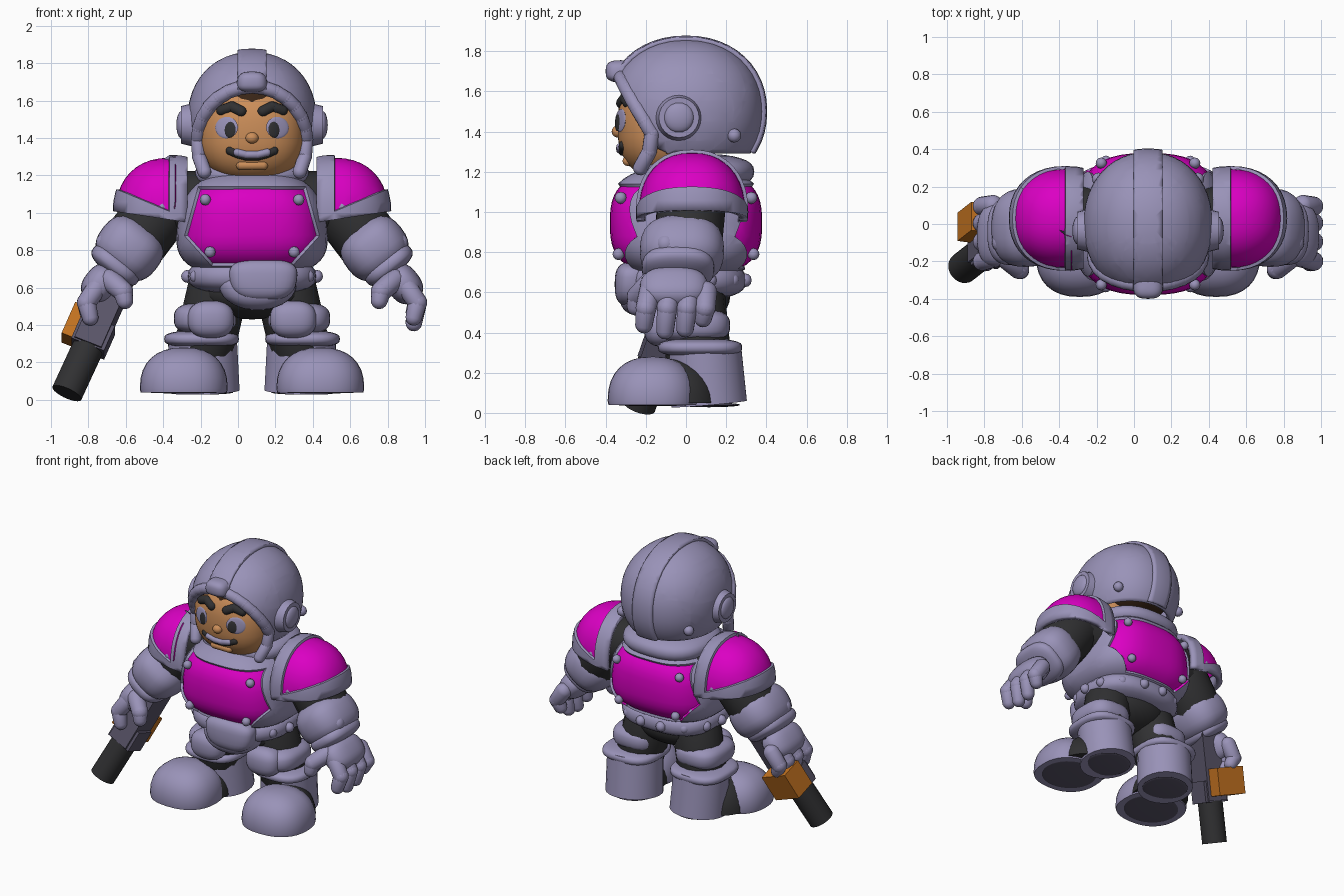
import bpy, bmesh, math
from mathutils import Vector, Matrix
from mathutils.bvhtree import BVHTree

if "Cube" in bpy.data.objects:
    bpy.data.objects.remove(bpy.data.objects["Cube"])


def material(name, rgb):
    m = bpy.data.materials.new(name)
    m.use_nodes = True
    m.diffuse_color = (*rgb, 1)
    m.node_tree.nodes["Principled BSDF"].inputs["Base Color"].default_value = (*rgb, 1)
    return m


ARMOUR = material("lavender grey", (.32, .29, .48))
PINK = material("magenta", (.71, 0, .55))
SKIN = material("tan skin", (.6, .27, .1))
BLACK = material("near black", (.03, .03, .032))
GUN = material("dark slate", (.1, .09, .14))
ORANGE = material("orange", (.55, .17, .015))
HAIR = material("dark brown", (.04, .018, .008))
CX = .075      # body centre line


def finish(name, bm, *mats):
    me = bpy.data.meshes.new(name)
    bm.to_mesh(me)
    for m in mats:
        me.materials.append(m)
    ob = bpy.data.objects.new(name, me)
    bpy.context.collection.objects.link(ob)
    return ob


def ball_mesh(c, r, p=1, taper=0, rot=None, seg=32):
    """Rounded box or ellipsoid; p below 1 is boxier."""
    bm = bmesh.new()
    bmesh.ops.create_uvsphere(bm, u_segments=seg, v_segments=seg // 2, radius=1)
    for v in bm.verts:
        q = Vector([math.copysign(abs(k) ** p, k) * s for k, s in zip(v.co, r)])
        q.x *= 1 - taper * v.co.z
        v.co = Vector(c) + (rot @ q if rot else q)
    return bm


def ball(name, mat, c, r, floor=None, **kw):
    bm = ball_mesh(c, r, **kw)
    if floor is not None:
        for v in bm.verts:
            v.co.z = max(v.co.z, floor)
    return finish(name, bm, mat)


def tube(name, mat, pts, radii, seg=16):
    """Chain of rounded rods through the points."""
    bm = bmesh.new()
    pts = [Vector(p) for p in pts]
    if not isinstance(radii, (list, tuple)):
        radii = [radii] * len(pts)
    for a, b, ra, rb in zip(pts, pts[1:], radii, radii[1:]):
        turn = (b - a).to_track_quat('Z', 'Y')
        new = bmesh.ops.create_uvsphere(bm, u_segments=seg, v_segments=9, radius=1)["verts"]
        for v in new:
            n = v.co.copy()
            v.co = (b if n.z > 0 else a) + turn @ (n * (rb if n.z > 0 else ra))
    return finish(name, bm, mat)


def cylinder(name, mat, a, b, ra, rb=None, seg=24):
    a, b = Vector(a), Vector(b)
    bm = bmesh.new()
    m = Matrix.Translation((a + b) / 2) @ (b - a).to_track_quat('Z', 'Y').to_matrix().to_4x4()
    bmesh.ops.create_cone(bm, cap_ends=True, segments=seg, radius1=ra, radius2=rb or ra,
                          depth=(b - a).length, matrix=m)
    return finish(name, bm, mat)


def box(name, mat, c, size, rot):
    bm = bmesh.new()
    m = Matrix.Translation(c) @ rot.to_4x4() @ Matrix.Diagonal((*size, 1))
    bmesh.ops.create_cube(bm, size=1, matrix=m)
    return finish(name, bm, mat)


def bisect(bm, p, n, **kw):
    bmesh.ops.bisect_plane(bm, geom=bm.verts[:] + bm.edges[:] + bm.faces[:],
                           plane_co=p, plane_no=n, **kw)


def cut_region(bm, planes):
    """Cut along the planes and return the faces behind all of them."""
    for p, n in planes:
        bisect(bm, p, n)
    return [f for f in bm.faces
            if all((f.calc_center_median() - Vector(p)).dot(Vector(n)) < 0 for p, n in planes)]


def sink_panel(bm, faces):
    bmesh.ops.inset_region(bm, faces=faces, thickness=.005, depth=-.016, use_even_offset=True)
    for f in faces:
        f.material_index = 1


def surface(tree, x, z, d=1):
    """Point on a surface hit from the front (d=1) or the back (d=-1)."""
    hit = tree.ray_cast(Vector((x, -3 * d, z)), Vector((0, d, 0)))
    return hit[0], hit[1]


# Chest with sunken panels on the front and back
bm = ball_mesh((CX, 0, .945), (.4, .395, .285), p=.72, taper=.14, seg=48)
tree = BVHTree.FromBMesh(bm)
for d in (1, -1):
    planes = [((CX, -.17 * d, 0), (0, d, 0)), ((0, 0, 1.14), (0, 0, 1)), ((0, 0, .715), (0, 0, -1))]
    for s in (-1, 1):
        planes += [((CX + s * .355, 0, .9), (s, 0, .28)), ((CX + s * .355, 0, .87), (s, 0, -.9))]
    sink_panel(bm, cut_region(bm, planes))
finish("chest", bm, ARMOUR, PINK)
for d in (1, -1):
    for s in (-1, 1):
        for x, z in ((.25, 1.07), (.225, .79)):
            p, n = surface(tree, CX + s * x, z, d)
            ball("chest_rivet", ARMOUR, p, (.03, .03, .03), seg=12)
tube("shoulder_yoke", BLACK, [(CX - .44, .03, 1.05), (CX + .44, .03, 1.05)], .175)
ball("neck_collar", ARMOUR, (CX, .05, 1.2), (.31, .29, .09), p=.8)

# Pelvis and belt
ball("pelvis", BLACK, (CX, .01, .58), (.3, .21, .15))
ball("belt", ARMOUR, (CX, 0, .66), (.345, .3, .1), p=.75)
ball("belt_buckle", ARMOUR, (CX + .06, -.27, .64), (.18, .085, .11), p=.7, taper=-.15)
ball("crotch_guard", ARMOUR, (CX + .03, -.2, .58), (.2, .13, .1), p=.8, taper=-.3)
for i in range(10):
    a = math.radians(-30 + 240 * i / 9)
    ball("belt_rivet", ARMOUR, (CX + .345 * math.cos(a), .3 * math.sin(a), .66),
         (.035, .035, .035), seg=12)

# Head, hair and face details
bm = ball_mesh((CX, -.105, 1.43), (.285, .237, .265), p=.82, seg=40)
face = BVHTree.FromBMesh(bm)
finish("face", bm, SKIN)
ball("hair", HAIR, (CX, .02, 1.545), (.29, .335, .25))


def stroke(name, mat, pts, r, lift=0):
    out = []
    for x, z in pts:
        p, n = surface(face, CX + x, z)
        out.append(p + n * (lift - r * .6))
    tube(name, mat, out, r, seg=12)


def disc(name, mat, x, z, rx, rz, lift):
    p, n = surface(face, x, z)
    ball(name, mat, p + n * lift, (rx, rz, .008), rot=n.to_track_quat('Z', 'Y'), seg=20)


for s in (-1, 1):
    disc("eye", ARMOUR, CX + s * .135, 1.455, .066, .058, .003)
    disc("pupil", BLACK, CX + s * .115, 1.445, .034, .044, .009)
    stroke("eyebrow", BLACK, [(s * .06, 1.545), (s * .11, 1.57), (s * .165, 1.55)], .03, .01)
smile = [(x, 1.305 + 2.2 * x * x) for x in (-.12, -.08, -.03, .03, .08, .12)]
stroke("mouth", BLACK, [(x, z - .008) for x, z in smile], .024, .005)
stroke("teeth", ARMOUR, [(x, z + .004) for x, z in smile[1:-1]], .021, .014)
stroke("lower_lip", SKIN, [(-.06, 1.25), (.06, 1.25)], .026, .01)
ball("nose", SKIN, (CX, -.34, 1.4), (.035, .03, .03), seg=16)

# Helmet with an arched face opening
arch = [((CX + .28 * math.cos(a), 0, 1.39 + .28 * math.sin(a)), (math.cos(a), 0, math.sin(a)))
        for a in [math.pi * i / 8 for i in range(9)]] + [((0, -.1, 0), (0, 1, 0))]
HC, HR = Vector((CX, 0, 1.5)), (.345, .385, .36)


def helmet_y(x, z):
    return -HR[1] * math.sqrt(max(0.05, 1 - (x / HR[0]) ** 2 - ((z - HC.z) / HR[2]) ** 2))


def shell(name, scale, extra):
    bm = ball_mesh(HC, [r * scale for r in HR], p=.94, seg=48)
    bmesh.ops.delete(bm, geom=cut_region(bm, arch), context='FACES')
    for p, n in extra:
        bisect(bm, p, n, clear_outer=True)
    ob = finish(name, bm, ARMOUR)
    mod = ob.modifiers.new("thickness", 'SOLIDIFY')
    mod.thickness, mod.offset = .03, -1


base = ((0, 0, 1.29), (0, 0, -1))
shell("helmet", 1, [base])
shell("helmet_crest", 1.05, [base] + [((CX + s * .078, 0, 0), (s, 0, 0)) for s in (-1, 1)])
rim = [(.29 * math.cos(a), 1.39 + .285 * math.sin(a)) for a in [math.pi * i / 14 for i in range(15)]]
rim = [(.255, 1.22), (.283, 1.3)] + rim + [(-.283, 1.3), (-.255, 1.22)]
tube("helmet_rim", ARMOUR, [(CX + x, max(helmet_y(x, max(z, 1.4)), -.36) + .01, z) for x, z in rim], .038)
ball("crest_front", ARMOUR, (CX, -.325, 1.7), (.08, .075, .055), p=.7, taper=.1)
for s in (-1, 1):
    cylinder("ear_disc", ARMOUR, (CX + s * .3, -.035, 1.47), (CX + s * .38, -.035, 1.47), .12, .1)
    ball("ear_boss", ARMOUR, (CX + s * .375, -.035, 1.47), (.03, .075, .075), seg=20)
    ball("helmet_rivet", ARMOUR, (CX + s * .265, .24, 1.38), (.035, .035, .035), seg=12)

# Arms and legs, one pair per side
for s in (-1, 1):
    side = "left_" if s > 0 else "right_"

    def P(x, y, z):
        return Vector((CX + s * x, y, z))

    # Shoulder pad: open dome with a magenta field
    bm = ball_mesh(P(.44, .03, 1.0), (.305, .28, .31), p=.9, seg=40)
    for p, n in ((P(.345, 0, 0), (-s, 0, 0)), (P(.52, 0, .975), (s * .15, 0, -1))):
        bisect(bm, p, n, clear_outer=True)
    sink_panel(bm, cut_region(bm, [(P(.44, 0, 0), (-s, 0, 0)), (P(.52, 0, 1.04), (s * .42, 0, -1))]))
    ob = finish(side + "shoulder_pad", bm, ARMOUR, PINK)
    mod = ob.modifiers.new("thickness", 'SOLIDIFY')
    mod.thickness, mod.offset = .04, -1
    for y in (-.2, .26):
        ball(side + "pad_rivet", ARMOUR, P(.48, y, 1.03), (.035, .035, .035), seg=12)

    # Arm, gauntlet and hand
    tube(side + "upper_arm", BLACK, [P(.46, .03, 1.06), P(.62, .01, .85)], .175)
    tilt = Matrix.Rotation(s * math.radians(-38), 3, 'Y')
    ball(side + "forearm", ARMOUR, P(.655, -.02, .81), (.18, .21, .155), p=.8, rot=tilt)
    ball(side + "gauntlet_cuff", ARMOUR, P(.73, -.04, .72), (.15, .18, .06), p=.75, rot=tilt)
    ball(side + "elbow_knob", ARMOUR, P(.79, -.1, .84), (.045, .05, .05), seg=16)
    ball(side + "palm", ARMOUR, P(.81, -.06, .62), (.09, .17, .11), p=.8, rot=tilt)
    for y, z in ((-.18, .44), (-.08, .41), (.015, .42), (.1, .47)):
        tube(side + "finger", ARMOUR,
             [P(.83, y, .6), P(.885, y * 1.05 - .01, .52), P(.865, y * 1.05 - .02, z)], [.056, .052, .044])
    tube(side + "thumb", ARMOUR, [P(.76, -.18, .64), P(.69, -.24, .58), P(.68, -.25, .53)], [.06, .055, .045])

    # Leg, knee guard and boot
    tube(side + "thigh", BLACK, [P(.18, .03, .6), P(.25, .06, .3)], .165)
    ball(side + "knee_cuff", ARMOUR, P(.25, .03, .435), (.168, .19, .085), p=.7)
    ball(side + "knee_guard", ARMOUR, P(.22, -.12, .43), (.125, .09, .1), p=.8)
    cylinder(side + "boot_shaft", ARMOUR, P(.255, .115, .045), P(.265, .09, .33), .19, .185)
    ball(side + "boot_top", ARMOUR, P(.27, .07, .325), (.2, .21, .045), p=.7)
    ball(side + "instep", BLACK, P(.33, -.04, .05), (.2, .2, .22), floor=.05)
    ball(side + "toe_cap", ARMOUR, P(.365, -.165, .06), (.235, .225, .22), p=.85, floor=.04)
    ball(side + "toe_sole", GUN, P(.365, -.165, .04), (.19, .18, .006))
    ball(side + "heel_sole", GUN, P(.255, .115, .04), (.155, .155, .012))

# Gun held at the right side
top, low, end = Vector((-.59, .02, .77)), Vector((-.8, -.145, .28)), Vector((-.915, -.235, .035))
up = (top - end).normalized()
across = (Vector((1, 0, 0)) - up * up.x).normalized()
aim = Matrix((across, up.cross(across), up)).transposed()
box("gun_body", GUN, (top + low) / 2, (.155, .18, (low - top).length), aim)
box("gun_shroud", GUN, low.lerp(top, .12), (.19, .15, .15), aim)
cylinder("gun_barrel", BLACK, low.lerp(top, .1), end, .085)
box("gun_magazine", ORANGE, (-.805, .0, .375), (.22, .16, .19), aim)

# Smooth shading with sharp creases
bpy.ops.object.select_all(action='DESELECT')
for ob in bpy.context.scene.objects:
    if ob.type == 'MESH':
        ob.select_set(True)
        bpy.context.view_layer.objects.active = ob
bpy.ops.object.shade_smooth_by_angle(angle=math.radians(35))
